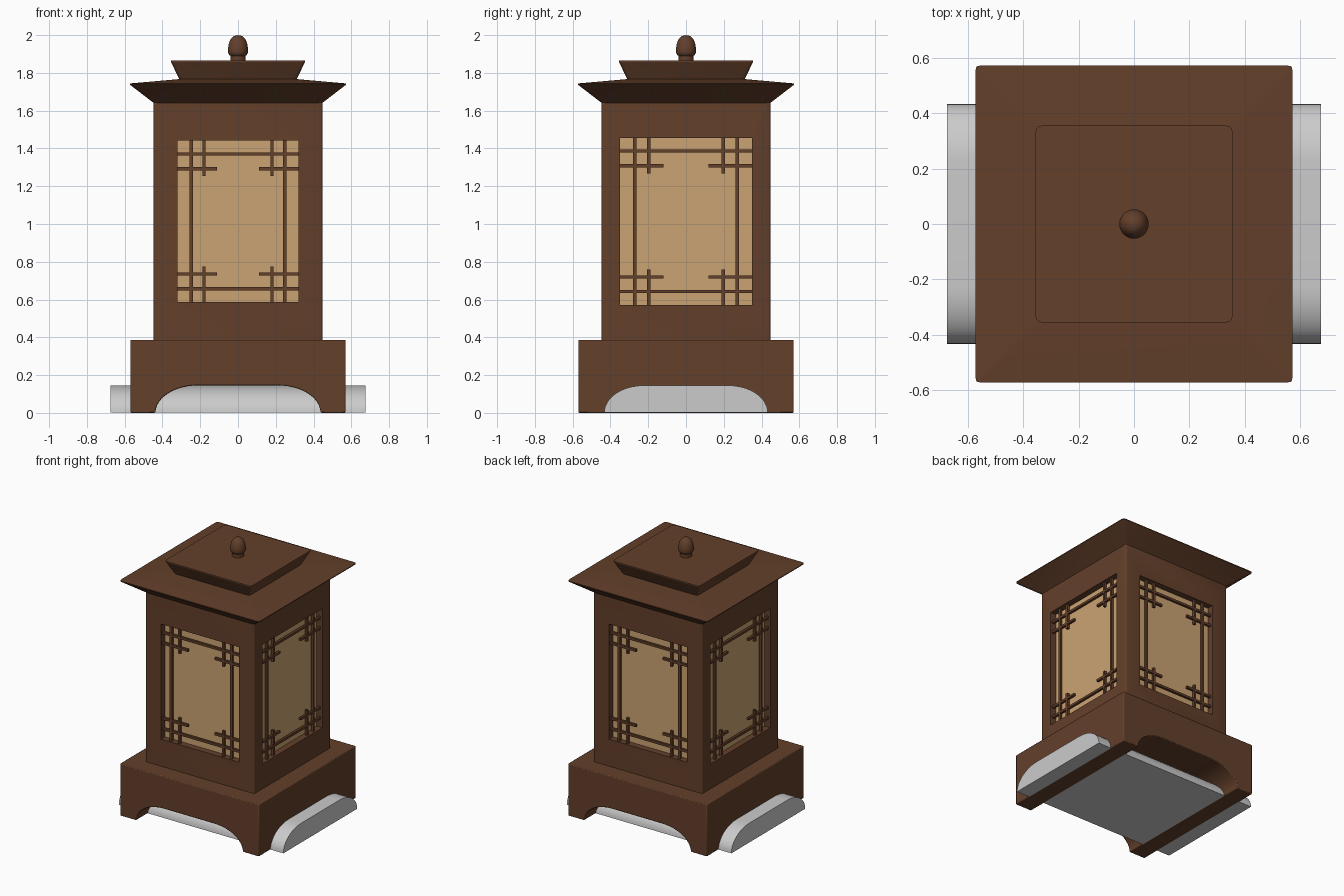
import bpy, bmesh, math
from mathutils import Matrix

if "Cube" in bpy.data.objects:
    bpy.data.objects.remove(bpy.data.objects["Cube"])


def material(name, col):
    m = bpy.data.materials.new(name)
    m.diffuse_color = (*col, 1)
    m.use_nodes = True
    m.node_tree.nodes["Principled BSDF"].inputs["Base Color"].default_value = m.diffuse_color
    return m


WOOD = material("dark_wood", (0.125, 0.05, 0.023))
PAPER = material("paper", (0.60, 0.37, 0.17))


def finish(name, bm, mat=None, smooth=None):
    bmesh.ops.recalc_face_normals(bm, faces=bm.faces)
    me = bpy.data.meshes.new(name)
    bm.to_mesh(me)
    bm.free()
    ob = bpy.data.objects.new(name, me)
    bpy.context.collection.objects.link(ob)
    if mat:
        me.materials.append(mat)
    if smooth:
        bpy.ops.object.select_all(action='DESELECT')
        ob.select_set(True)
        bpy.context.view_layer.objects.active = ob
        bpy.ops.object.shade_smooth_by_angle(angle=math.radians(smooth))
    return ob


def loft(name, rings, r):
    """Stack of rounded squares given as (half width, z)."""
    bm = bmesh.new()
    loops = []
    for h, z in rings:
        pts = []
        for q in range(4):
            a = q * math.pi / 2
            cx = (h - r) * (1 if q in (0, 3) else -1)
            cy = (h - r) * (1 if q < 2 else -1)
            for i in range(4):
                t = a + i * math.pi / 6
                pts.append((cx + r * math.cos(t), cy + r * math.sin(t), z))
        loops.append([bm.verts.new(p) for p in pts])
    n = len(loops[0])
    for a, b in zip(loops, loops[1:]):
        for i in range(n):
            bm.faces.new((a[i], a[(i + 1) % n], b[(i + 1) % n], b[i]))
    bm.faces.new(loops[0])
    bm.faces.new(loops[-1])
    return finish(name, bm, WOOD, 25)


def add_box(bm, lo, hi, turn=Matrix()):
    size = [b - a for a, b in zip(lo, hi)]
    mid = [(a + b) / 2 for a, b in zip(lo, hi)]
    bmesh.ops.create_cube(bm, size=1, matrix=turn @ Matrix.Translation(mid)
                          @ Matrix.Diagonal((*size, 1)))


def prism(name, pts, half, mat, turn=Matrix()):
    """Extrude an (x, z) outline along y."""
    bm = bmesh.new()
    f = bm.faces.new([bm.verts.new((x, -half, z)) for x, z in pts])
    ext = bmesh.ops.extrude_face_region(bm, geom=[f])['geom']
    bmesh.ops.translate(bm, vec=(0, 2 * half, 0),
                        verts=[v for v in ext if isinstance(v, bmesh.types.BMVert)])
    bm.transform(turn)
    return finish(name, bm, mat, 25)


def arch(w, rx, h, z0=0):
    """Flat-topped arch with elliptical shoulders, left to right."""
    left = []
    for i in range(13):
        t = i / 12 * math.pi / 2
        left.append((-w + rx * (1 - math.cos(t)), z0 + (h - z0) * math.sin(t)))
    return left + [(-x, z) for x, z in reversed(left)]


# plinth with arched openings front and back
B = 0.57
base = prism("plinth", [(-B, 0.387), (-B, 0)] + arch(0.437, 0.23, 0.146)
             + [(B, 0), (B, 0.387)], B, WOOD)
bev = base.modifiers.new("edge", 'BEVEL')
bev.width, bev.segments, bev.angle_limit = 0.006, 2, math.radians(60)

# grey arched block running side to side through the plinth
prism("arched_block", arch(0.433, 0.21, 0.145, 0.001), 0.675, None,
      Matrix.Rotation(math.pi / 2, 4, 'Z'))

# lantern body with a recess on each side
D, DEPTH = 0.447, 0.055
body = loft("body", [(D, 0.38), (D, 1.645)], 0.012)
WINDOWS = []
for k in range(4):
    turn = Matrix.Rotation(k * math.pi / 2, 4, 'Z')
    WINDOWS.append((k, turn, 0.35 if k % 2 else 0.32,
                    0.572 if k % 2 else 0.587, 1.456 if k % 2 else 1.441))
bm = bmesh.new()
for k, turn, w, z0, z1 in WINDOWS:
    add_box(bm, (-w, -D - 0.1, z0), (w, -D + DEPTH, z1), turn)
cutter = finish("window_cutter", bm)
cutter.hide_render = True
cut = body.modifiers.new("windows", 'BOOLEAN')
cut.object, cut.operation, cut.solver = cutter, 'DIFFERENCE', 'EXACT'
bpy.context.view_layer.objects.active = body
bpy.ops.object.modifier_apply(modifier="windows")
bpy.data.objects.remove(cutter)

# paper panes and lattice bars
SIDES = ("front", "right", "back", "left")
for k, turn, w, z0, z1 in WINDOWS:
    back = -D + DEPTH
    bm = bmesh.new()
    add_box(bm, (-w, back - 0.008, z0), (w, back + 0.01, z1), turn)
    finish(SIDES[k] + "_pane", bm, PAPER)

    bm = bmesh.new()
    s = w / 0.32
    mid, hz = (z0 + z1) / 2, (z1 - z0) / 2
    r, y = 0.0085, -D + 0.022

    def bar(xa, xb, za, zb):
        add_box(bm, (xa, y - r, mid + za), (xb, y + r, mid + zb), turn)

    for sgn in (-1, 1):
        x1, zz = sgn * 0.248 * s, sgn * (hz - 0.07)
        bar(x1 - r, x1 + r, -hz, hz)
        bar(-w, w, zz - r, zz + r)
        for up in (-1, 1):
            xs, zs = sgn * 0.18 * s, up * (hz - 0.148)
            za = sorted((up * hz, up * (hz - 0.188)))
            xa = sorted((sgn * w, sgn * 0.11 * s))
            bar(xs - r, xs + r, *za)
            bar(*xa, zs - r, zs + r)
    finish(SIDES[k] + "_lattice", bm, WOOD)

# roof: flared eave and upper cap
loft("eave", [(0.445, 1.64), (0.573, 1.738), (0.573, 1.744), (0.30, 1.768)], 0.02)
loft("roof_cap", [(0.305, 1.755), (0.355, 1.858), (0.355, 1.865)], 0.02)

# turned finial
profile = [(0, 1.86), (0.04, 1.86), (0.04, 1.89), (0.048, 1.896), (0.053, 1.91),
           (0.053, 1.93), (0.048, 1.958), (0.038, 1.98), (0.022, 1.995), (0, 2.0)]
bm = bmesh.new()
vs = [bm.verts.new((x, 0, z)) for x, z in profile]
edges = [bm.edges.new(p) for p in zip(vs, vs[1:])]
bmesh.ops.spin(bm, geom=vs + edges, cent=(0, 0, 0), axis=(0, 0, 1),
               angle=2 * math.pi, steps=32, use_duplicate=False)
bmesh.ops.remove_doubles(bm, verts=bm.verts, dist=1e-4)
finish("finial", bm, WOOD, 40)
